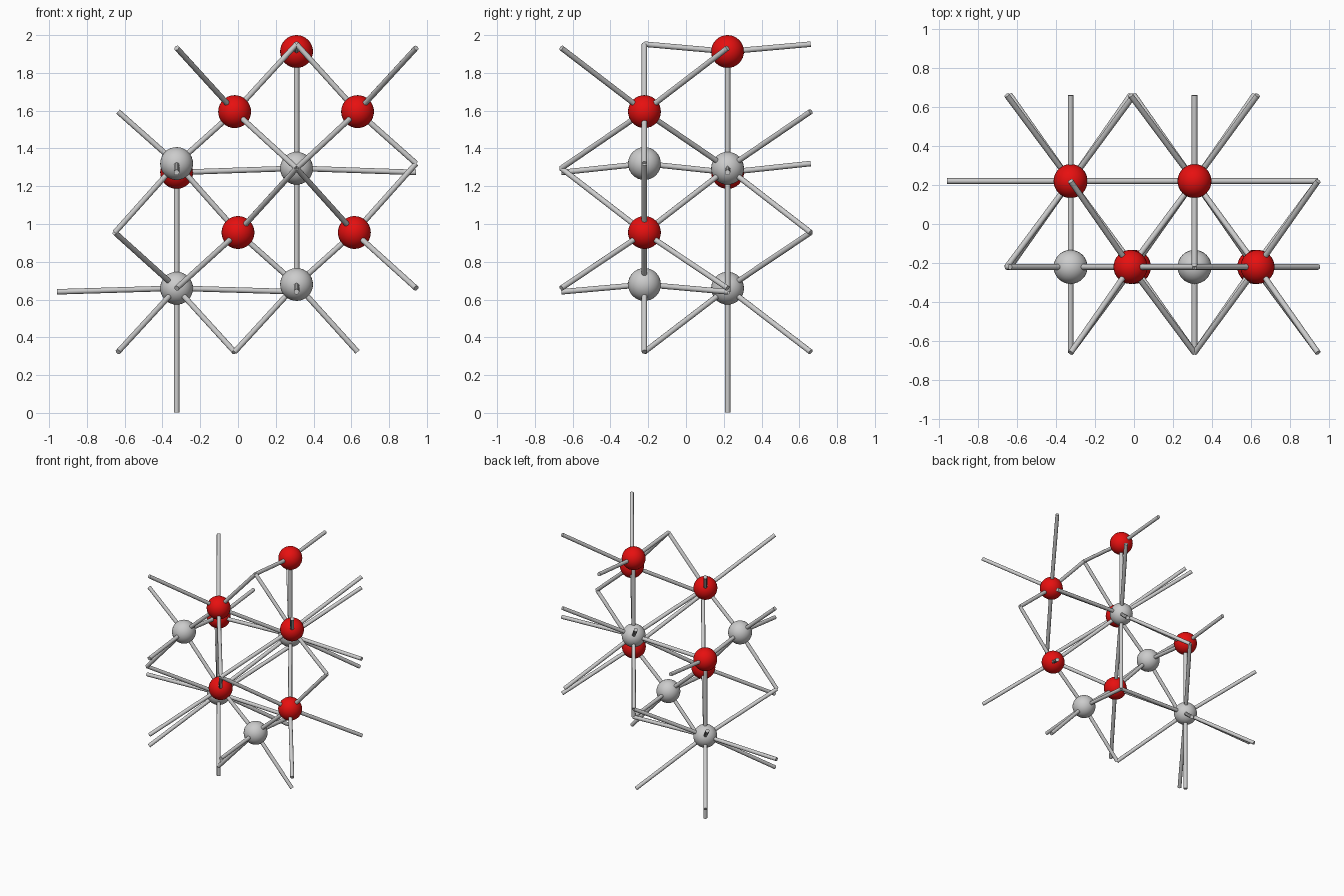
import bpy, bmesh, math
from itertools import product
from mathutils import Vector, Matrix

if "Cube" in bpy.data.objects:
    bpy.data.objects.remove(bpy.data.objects["Cube"])

CELL = Vector((1.268, 0.88, 1.272))   # repeat distances of the lattice
BALL_R, ROD_R, REACH = 0.087, 0.0145, 0.70

red = [Vector(p) for p in (
    (0.31, 0.22, 1.913), (-0.325, 0.22, 1.273),
    (-0.018, -0.22, 1.595), (0.633, -0.22, 1.595),
    (0.0, -0.22, 0.955), (0.616, -0.22, 0.955))]
grey_large = [Vector(p) for p in ((0.31, 0.22, 1.295), (-0.325, 0.22, 0.66))]
grey_small = [Vector(p) for p in ((-0.325, -0.22, 1.32), (0.31, -0.22, 0.68))]

red_mat = bpy.data.materials.new("red")
red_mat.diffuse_color = (0.8, 0.005, 0.005, 1)
red_mat.use_nodes = True
red_mat.node_tree.nodes["Principled BSDF"].inputs["Base Color"].default_value = red_mat.diffuse_color


def finish(bm, name, mat=None):
    me = bpy.data.meshes.new(name)
    bm.to_mesh(me)
    bm.free()
    ob = bpy.data.objects.new(name, me)
    bpy.context.collection.objects.link(ob)
    if mat:
        me.materials.append(mat)
    bpy.ops.object.select_all(action='DESELECT')
    ob.select_set(True)
    bpy.context.view_layer.objects.active = ob
    bpy.ops.object.shade_smooth_by_angle(angle=math.radians(50))
    return ob


def ball(name, pos, mat=None):
    bm = bmesh.new()
    bmesh.ops.create_uvsphere(bm, u_segments=32, v_segments=16, radius=BALL_R)
    finish(bm, name, mat).location = pos


def add_rod(bm, a, b):
    d = b - a
    turn = d.to_track_quat('Z', 'Y').to_matrix().to_4x4()
    bmesh.ops.create_cone(bm, cap_ends=True, segments=12, radius1=ROD_R,
                          radius2=ROD_R, depth=d.length,
                          matrix=Matrix.Translation((a + b) / 2) @ turn)


# Balls
for i, p in enumerate(red):
    ball(f"red_ball_{i + 1}", p, red_mat)
for i, p in enumerate(grey_large + grey_small):
    ball(f"grey_ball_{i + 1}", p)

# Rods join every grey ball to its red neighbours, including repeats outside
rods = bmesh.new()
for g in grey_large + grey_small:
    for r in red:
        for s in product((-1, 0, 1), repeat=3):
            shift = Vector(s) * CELL
            d = r + shift - g
            if d.length > REACH:
                continue
            add_rod(rods, g, r + shift)
            # matching rod seen from the red ball
            if any(s) and (g in grey_small or abs(d.y) > 0.1):
                add_rod(rods, r, g - shift)
finish(rods, "connecting_rods")
